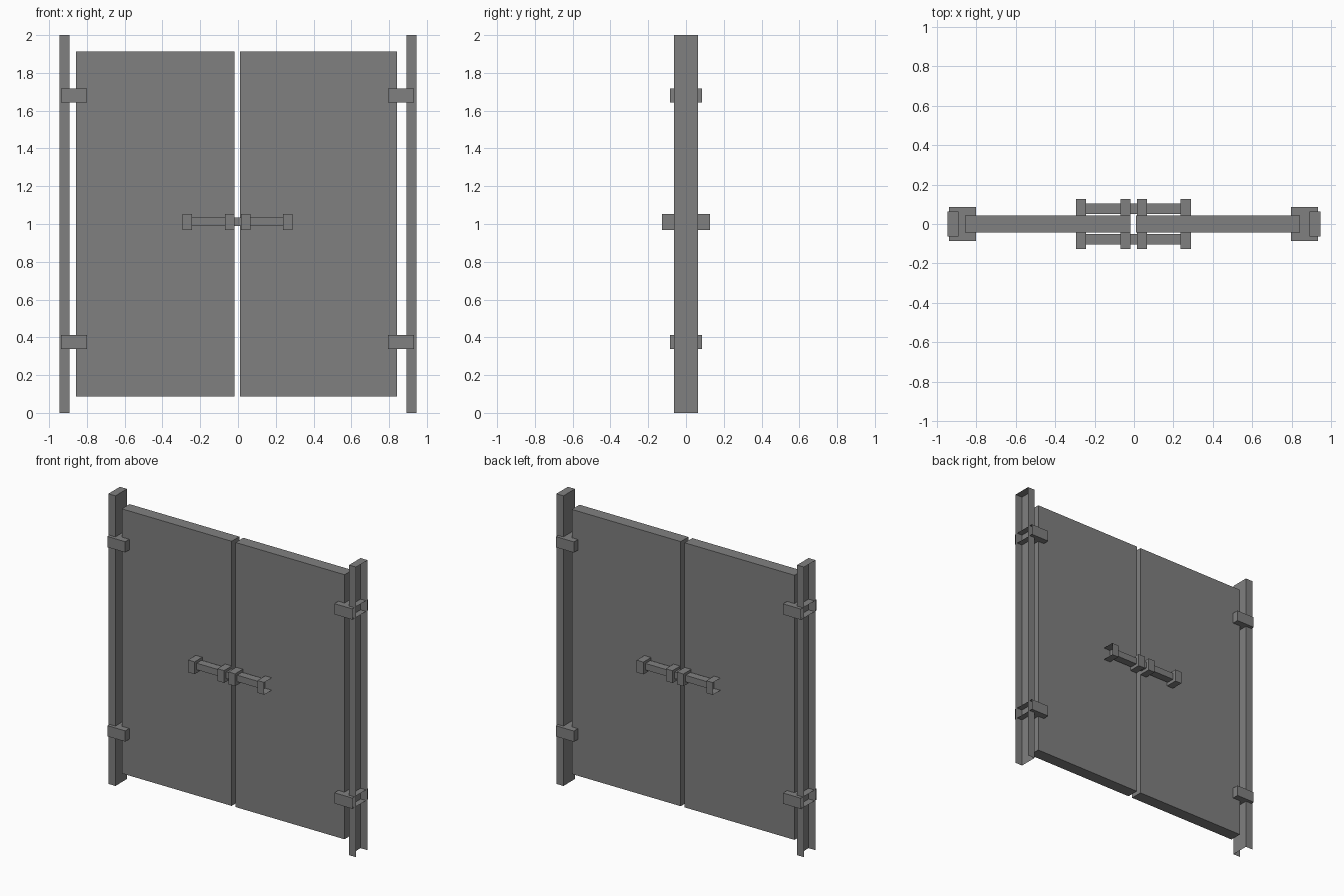
import bpy, bmesh
from mathutils import Vector

if "Cube" in bpy.data.objects:
    bpy.data.objects.remove(bpy.data.objects["Cube"])

grey = bpy.data.materials.new("mid_grey")
grey.diffuse_color = (0.216, 0.216, 0.216, 1)
grey.use_nodes = True
grey.node_tree.nodes["Principled BSDF"].inputs["Base Color"].default_value = grey.diffuse_color


def box(name, x, y, z, open_sides=()):
    """Box from (min, max) ranges; faces whose normals are in open_sides are left out."""
    bm = bmesh.new()
    bmesh.ops.create_cube(bm, size=1)
    gone = [f for f in bm.faces
            if any(f.normal.dot(Vector(d)) > 0.9 for d in open_sides)]
    bmesh.ops.delete(bm, geom=gone, context='FACES')
    for v in bm.verts:
        v.co = [r[0] if c < 0 else r[1] for c, r in zip(v.co, (x, y, z))]
    mesh = bpy.data.meshes.new(name)
    bm.to_mesh(mesh)
    bm.free()
    mesh.materials.append(grey)
    ob = bpy.data.objects.new(name, mesh)
    bpy.context.collection.objects.link(ob)
    return ob


# Door leaves
box("left_door", (-0.857, -0.019), (-0.042, 0.042), (0.088, 1.912))
box("right_door", (0.011, 0.842), (-0.042, 0.042), (0.088, 1.912))

# Channel posts, open on the outside and underneath, and the hinge straps
posts = {"left": (-1, (-0.945, -0.891), (-0.937, -0.8)),
         "right": (1, (0.891, 0.945), (0.795, 0.932))}
for side, (s, post_x, hinge_x) in posts.items():
    box(side + "_post", post_x, (-0.063, 0.063), (0, 2),
        [(s, 0, 0), (0, 0, -1)])
    for level, z in (("lower", 0.376), ("upper", 1.68)):
        box(f"{side}_{level}_hinge", hinge_x, (-0.086, 0.086),
            (z - 0.037, z + 0.037), [(s, 0, 0)])

# Handle bars and their brackets on both faces of the doors
brackets = [(-0.293, -0.243), (-0.069, -0.018), (0.015, 0.066), (0.237, 0.288)]
for face, s in (("front", -1), ("back", 1)):
    bar_y = sorted((s * 0.05, s * 0.103))
    bracket_y = sorted((s * 0.042, s * 0.126))
    box(face + "_handle_bar", (-0.243, 0.237), bar_y, (0.99, 1.035))
    for i, x in enumerate(brackets):
        ends = {0: [(-1, 0, 0)], 3: [(1, 0, 0)]}.get(i, [])
        box(f"{face}_handle_bracket_{i + 1}", x, bracket_y, (0.968, 1.053),
            ends + [(0, -s, 0)])
